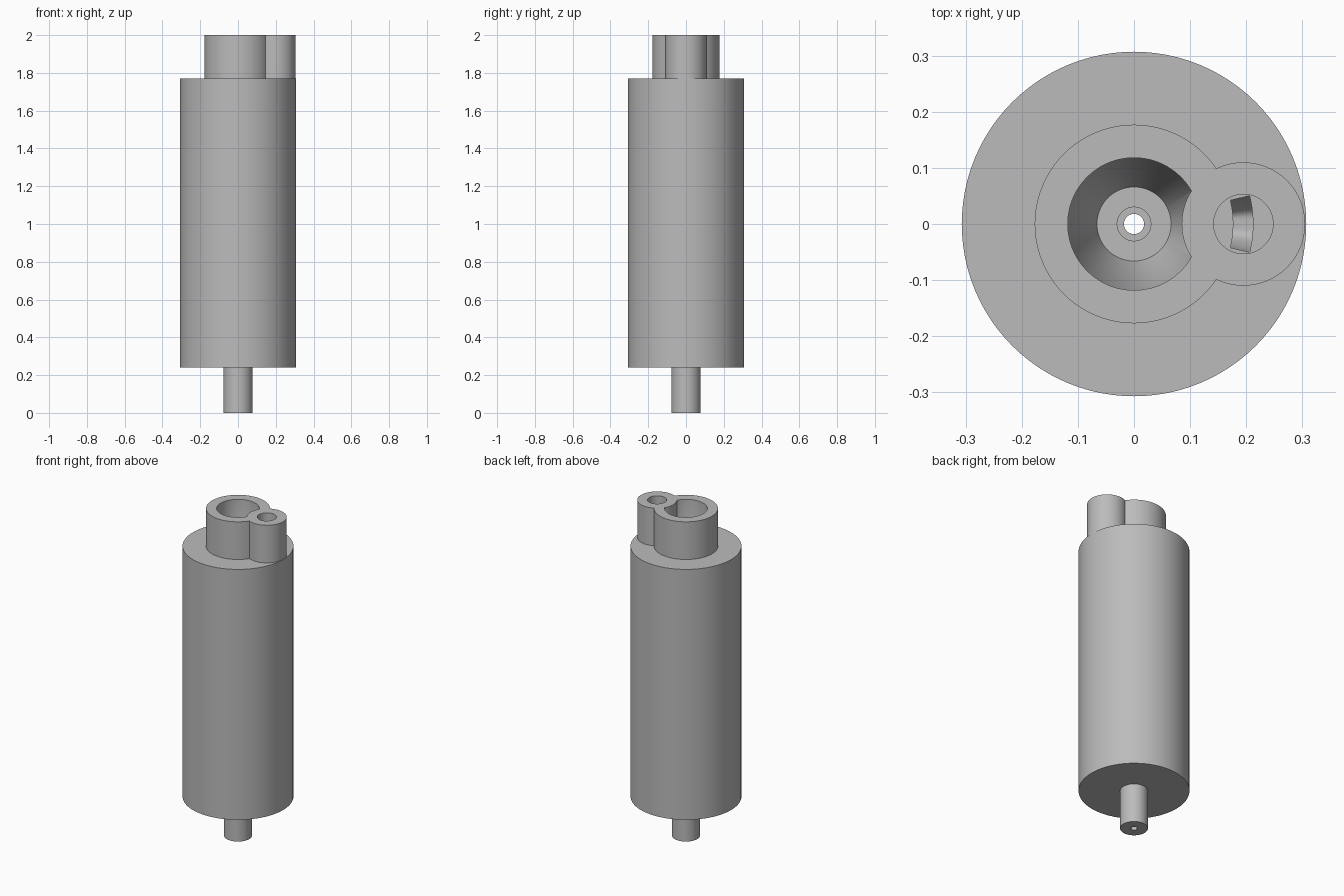
import bpy, bmesh, math
from mathutils import Matrix

cube = bpy.data.objects.get("Cube")
if cube:
    bpy.data.objects.remove(cube, do_unlink=True)

grey = bpy.data.materials.new("plain grey")
grey.use_nodes = True
colour = (0.5, 0.5, 0.5, 1)
grey.diffuse_color = colour
grey.node_tree.nodes["Principled BSDF"].inputs["Base Color"].default_value = colour

SEGMENTS = 96
PORT_X = 0.195


def finish(name, bm):
    bmesh.ops.recalc_face_normals(bm, faces=bm.faces)
    mesh = bpy.data.meshes.new(name)
    bm.to_mesh(mesh)
    bm.free()
    mesh.materials.append(grey)
    obj = bpy.data.objects.new(name, mesh)
    bpy.context.collection.objects.link(obj)
    return obj


def lathe(name, profile):
    """Revolve a closed (radius, height) outline about the z axis."""
    bm = bmesh.new()
    rings = []
    for i in range(SEGMENTS):
        a = math.tau * i / SEGMENTS
        rings.append([bm.verts.new((r * math.cos(a), r * math.sin(a), z)) for r, z in profile])
    n = len(profile)
    for i, ring in enumerate(rings):
        nxt = rings[(i + 1) % SEGMENTS]
        for j in range(n):
            k = (j + 1) % n
            bm.faces.new((ring[j], nxt[j], nxt[k], ring[k]))
    return finish(name, bm)


def port_cylinder(name, radius, bottom, top):
    bm = bmesh.new()
    place = Matrix.Translation((PORT_X, 0, (bottom + top) / 2))
    bmesh.ops.create_cone(bm, cap_ends=True, segments=64, radius1=radius,
                          radius2=radius, depth=top - bottom, matrix=place)
    return finish(name, bm)


def groove_cutter(name, inner, outer, top):
    """Short curved trough about the main axis, deepest at its flat middle."""
    bm = bmesh.new()
    stations = []
    steps = 16
    for i in range(steps + 1):
        a = -0.24 + 0.48 * i / steps
        drop = 0.09 - 0.06 * max(0, (abs(a) - 0.06) / 0.18) ** 2
        stations.append([bm.verts.new((r * math.cos(a), r * math.sin(a), z))
                         for r, z in ((inner, top - drop), (outer, top - drop),
                                      (outer, top + 0.03), (inner, top + 0.03))])
    for s, t in zip(stations, stations[1:]):
        for j in range(4):
            k = (j + 1) % 4
            bm.faces.new((s[j], t[j], t[k], s[k]))
    bm.faces.new(stations[0])
    bm.faces.new(stations[-1])
    return finish(name, bm)


def combine(target, tool, operation):
    mod = target.modifiers.new(operation.lower(), 'BOOLEAN')
    mod.operation = operation
    mod.solver = 'EXACT'
    mod.object = tool
    bpy.context.view_layer.update()
    bpy.context.view_layer.objects.active = target
    bpy.ops.object.modifier_apply(modifier=mod.name)
    bpy.data.objects.remove(tool, do_unlink=True)


# Barrel with outlet stem, neck, funnel-bottomed bore and through hole
barrel = lathe("barrel", [
    (0.018, 0), (0.077, 0), (0.077, 0.24), (0.307, 0.24), (0.307, 1.77),
    (0.177, 1.77), (0.177, 2), (0.118, 2), (0.118, 1.77), (0.066, 1.62),
    (0.03, 1.62), (0.03, 1.5), (0.018, 1.5)])

# Side port merged into the neck, with its own hole and internal groove
combine(barrel, port_cylinder("side_port", 0.11, 1.765, 2), 'UNION')
combine(barrel, port_cylinder("port_hole", 0.053, 1.77, 2.1), 'DIFFERENCE')
combine(barrel, groove_cutter("port_groove", 0.177, 0.212, 1.77), 'DIFFERENCE')

bpy.ops.object.select_all(action='DESELECT')
barrel.select_set(True)
bpy.context.view_layer.objects.active = barrel
bpy.ops.object.shade_smooth_by_angle(angle=math.radians(30))
